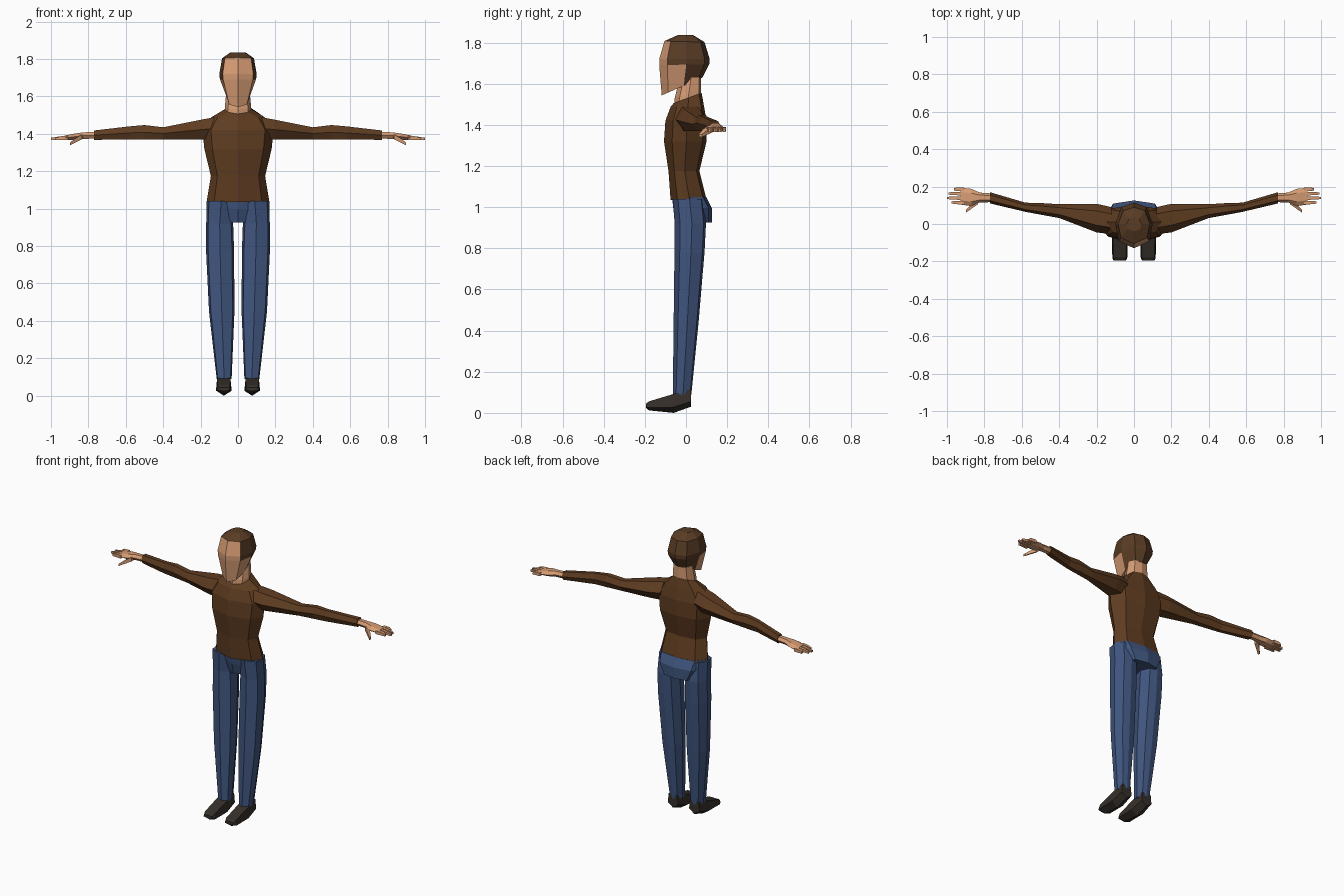
import bpy, bmesh, math

if "Cube" in bpy.data.objects:
    bpy.data.objects.remove(bpy.data.objects["Cube"])


def mat(name, rgb):
    m = bpy.data.materials.new(name)
    m.diffuse_color = (*rgb, 1)
    m.use_nodes = True
    m.node_tree.nodes["Principled BSDF"].inputs["Base Color"].default_value = m.diffuse_color
    return m


BROWN = mat("brown jacket", (0.115, 0.046, 0.015))
BLUE = mat("blue denim", (0.052, 0.093, 0.215))
SKIN = mat("skin", (0.68, 0.335, 0.175))
HAIR = mat("brown hair", (0.10, 0.045, 0.018))
DARK = mat("dark leather", (0.036, 0.029, 0.023))


def loft(name, rings, mats, mirror=False, rule=None):
    """Skin a list of equal-length point rings and cap both ends."""
    bm = bmesh.new()
    vs = [[bm.verts.new(p) for p in r] for r in rings]
    n = len(vs[0])
    for a, b in zip(vs, vs[1:]):
        for i in range(n):
            j = (i + 1) % n
            bm.faces.new((a[i], a[j], b[j], b[i]))
    bm.faces.new(vs[0][::-1])
    bm.faces.new(vs[-1])
    bmesh.ops.recalc_face_normals(bm, faces=bm.faces)
    if rule:
        for f in bm.faces:
            f.material_index = rule(f)
    me = bpy.data.meshes.new(name)
    bm.to_mesh(me)
    bm.free()
    for m in mats:
        me.materials.append(m)
    ob = bpy.data.objects.new(name, me)
    bpy.context.collection.objects.link(ob)
    if mirror:
        ob.modifiers.new("mirror", 'MIRROR')
    return ob


def flat_ring(half, hw, yf, yb, zf, zb=None, cx=0):
    """Ring round z from a half outline (x 0..1, y -1 front..1 back), z tilting front to back."""
    zb = zf if zb is None else zb
    full = half + [(-x, y) for x, y in half[-2:0:-1]]
    out = []
    for x, y in full:
        t = (y + 1) / 2
        out.append((cx + x * hw, yf + (yb - yf) * t, zf + (zb - zf) * t))
    return out


def arm_ring(x, y0, y1, z0, z1, n=6):
    """Ring round the x axis, filling the given y and z span."""
    off = math.pi / 4 if n == 4 else 0
    pts = [(math.cos(off + k * math.tau / n), math.sin(off + k * math.tau / n)) for k in range(n)]
    mc, ms = max(p[0] for p in pts), max(p[1] for p in pts)
    return [(x, (y0 + y1) / 2 + c / mc * (y1 - y0) / 2,
             (z0 + z1) / 2 + s / ms * (z1 - z0) / 2) for c, s in pts]


# jacket body
BODY = [(0, -1), (.76, -.62), (1, .05), (.72, .82), (0, 1)]
loft("jacket_body", [flat_ring(BODY, *r) for r in (
    (.168, -.075, .10, 1.035),
    (.145, -.085, .065, 1.175),
    (.18, -.107, .10, 1.32),
    (.19, -.10, .10, 1.42),
    (.145, -.075, .088, 1.487),
    (.072, -.06, .076, 1.505, 1.555))], [BROWN])

# sleeves
loft("sleeves", [arm_ring(*r) for r in (
    (.12, -.055, .09, 1.37, 1.49),
    (.2, -.045, .108, 1.37, 1.475),
    (.4, .032, .106, 1.37, 1.435),
    (.5, .05, .112, 1.37, 1.447),
    (.58, .065, .114, 1.37, 1.44),
    (.77, .11, .17, 1.368, 1.418))], [BROWN], True)

# hands
loft("palms", [arm_ring(*r) for r in (
    (.755, .117, .163, 1.375, 1.411),
    (.825, .115, .168, 1.373, 1.408),
    (.87, .096, .188, 1.368, 1.402),
    (.928, .104, .194, 1.366, 1.39))], [SKIN], True)
for label, y, tip in (("index", .113, .975), ("middle", .137, 1.0),
                      ("ring", .161, .993), ("little", .184, .962)):
    yt = y + .002
    loft(label + "_fingers", [
        arm_ring(.91, y - .010, y + .010, 1.368, 1.389, 4),
        arm_ring(.95, yt - .009, yt + .009, 1.368, 1.387, 4),
        arm_ring(tip, yt - .006, yt + .006, 1.366, 1.379, 4)], [SKIN], True)
loft("thumbs", [arm_ring(*r, 4) for r in (
    (.835, .105, .14, 1.37, 1.396),
    (.868, .082, .108, 1.354, 1.378),
    (.897, .062, .078, 1.34, 1.354))], [SKIN], True)

# trouser seat
loft("trouser_seat", [flat_ring(BODY, *r) for r in (
    (.165, -.068, .098, 1.05),
    (.155, -.062, .126, .995),
    (.112, -.045, .126, .925))], [BLUE])

# trouser legs
LEG = [(0, -1), (.85, -.65), (1, .1), (.65, .85), (0, 1)]
loft("trouser_legs", [flat_ring(LEG, hw, yf, yb, z, None, cx) for cx, hw, yf, yb, z in (
    (.09, .077, -.065, .085, 1.04),
    (.098, .072, -.055, .097, .92),
    (.096, .075, -.056, .09, .78),
    (.087, .068, -.06, .062, .45),
    (.074, .04, -.064, .026, .09))], [BLUE], True)

# shoes, lofted from heel to toe
shoes = []
for y, w, z0, z1 in ((.024, .037, .03, .115), (-.06, .042, 0, .092), (-.18, .04, .012, .056), (-.195, .034, .024, .045)):
    c, zm = .076, z0 + .3 * (z1 - z0)
    shoes.append([(c - w * .85, y, z1), (c + w * .85, y, z1), (c + w, y, zm), (c, y, z0), (c - w, y, zm)])
loft("shoes", shoes, [DARK], True)

# neck
loft("neck", [flat_ring(BODY, *r) for r in (
    (.073, -.058, .073, 1.47),
    (.07, -.055, .074, 1.53, 1.56),
    (.062, -.03, .074, 1.63))], [SKIN])

# head: hair wherever the face is behind the face plane and above the hairline
HEAD = [(0, -1), (.82, -.68), (1, .08), (.68, .8), (0, 1)]


def hair_rule(f):
    c, n = f.calc_center_median(), f.normal
    if n.z < -.7:
        return 0
    if c.y < -.075 and c.z < 1.805:
        return 0
    if c.z < 1.69 and c.y < 0:
        return 0
    return 1


loft("head", [flat_ring(HEAD, *r) for r in (
    (.058, -.118, .08, 1.543, 1.63),
    (.097, -.13, .113, 1.69, 1.695),
    (.1, -.13, .115, 1.72),
    (.085, -.105, .09, 1.807, 1.802),
    (.04, -.04, .035, 1.836))], [SKIN, HAIR], rule=hair_rule)
